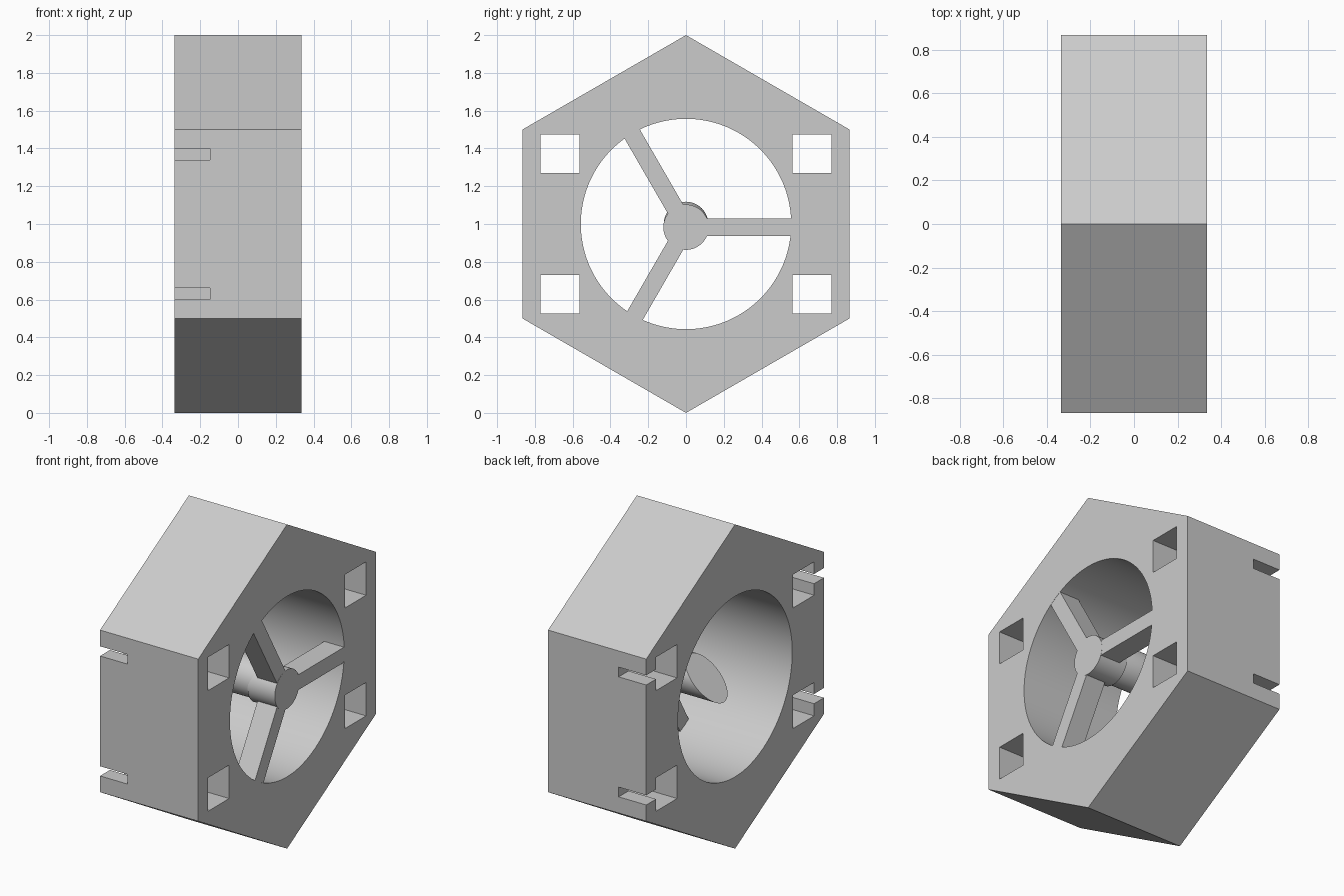
import bpy, bmesh, math
from math import cos, sin, pi

if "Cube" in bpy.data.objects:
    bpy.data.objects.remove(bpy.data.objects["Cube"])

grey = bpy.data.materials.new("light_grey")
grey.use_nodes = True
colour = (0.6, 0.6, 0.6, 1)
grey.diffuse_color = colour
grey.node_tree.nodes["Principled BSDF"].inputs["Base Color"].default_value = colour

HALF = 0.335      # half the housing depth along x
HUB_Z = 0.983     # hub axis height
BACK = 0.2        # rear plane of the spokes


def loft(name, rings):
    """Join rings of (x, y, z) points into a closed solid."""
    bm = bmesh.new()
    loops = [[bm.verts.new(p) for p in ring] for ring in rings]
    n = len(loops[0])
    for a, b in zip(loops, loops[1:]):
        for i in range(n):
            j = (i + 1) % n
            bm.faces.new((a[i], a[j], b[j], b[i]))
    bm.faces.new(loops[0])
    bm.faces.new(loops[-1])
    bmesh.ops.recalc_face_normals(bm, faces=bm.faces)
    mesh = bpy.data.meshes.new(name)
    bm.to_mesh(mesh)
    bm.free()
    mesh.materials.append(grey)
    obj = bpy.data.objects.new(name, mesh)
    bpy.context.collection.objects.link(obj)
    return obj


def ring(x, r, n, z=1.0, turn=0.0):
    angles = [turn + 2 * pi * i / n for i in range(n)]
    return [(x, r * cos(a), z + r * sin(a)) for a in angles]


def box(name, x0, x1, y0, y1, z0, z1):
    corners = [(y0, z0), (y1, z0), (y1, z1), (y0, z1)]
    return loft(name, [[(x, y, z) for y, z in corners] for x in (x0, x1)])


def activate(obj):
    bpy.ops.object.select_all(action="DESELECT")
    obj.select_set(True)
    bpy.context.view_layer.objects.active = obj


def smooth(obj):
    activate(obj)
    bpy.ops.object.shade_smooth_by_angle(angle=math.radians(30))


def cut(obj, cutter):
    cutter.hide_render = True
    mod = obj.modifiers.new("cut", "BOOLEAN")
    mod.operation = "DIFFERENCE"
    mod.solver = "EXACT"
    mod.object = cutter
    activate(obj)
    bpy.ops.object.modifier_apply(modifier=mod.name)
    bpy.data.objects.remove(cutter)


# Hexagonal housing with a round bore
housing = loft("housing", [ring(x, 1.0, 6, turn=pi / 2) for x in (-HALF, HALF)])
cut(housing, loft("bore_cutter", [ring(x, 0.557, 96) for x in (-1, 1)]))

# Square through-holes, each with a slot out to the side wall
for side in (-1, 1):
    for level in (-1, 1):
        z = 1 + level * 0.372
        cut(housing, box("hole_cutter", -1, 1, side * 0.565, side * 0.77,
                         z - 0.103, z + 0.103))
        z = 1 + level * 0.37
        cut(housing, box("slot_cutter", -1, -0.147, side * 0.7, side * 1.0,
                         z - 0.03, z + 0.03))
smooth(housing)

# Hub disc, flush with the spoke side
hub = loft("hub", [ring(x, 0.12, 48, HUB_Z) for x in (BACK - 0.05, HALF)])
smooth(hub)

# Motor body: tapered shoulder at the hub, slanted cut at the free end
slant = [(-0.14 + z - 1, y, z) for _, y, z in ring(0, 0.118, 48)]
motor = loft("motor_body", [slant, ring(0.15, 0.118, 48), ring(BACK, 0.1, 48)])
smooth(motor)

# Three spokes from the hub to the bore wall
for k in range(3):
    a = 2 * pi * k / 3
    outline = [(0.11, -0.047), (0.58, -0.047), (0.58, 0.047), (0.11, 0.047)]
    loft(f"spoke_{k + 1}", [
        [(x, u * cos(a) - v * sin(a), HUB_Z + u * sin(a) + v * cos(a))
         for u, v in outline] for x in (BACK, HALF - 0.001)])
